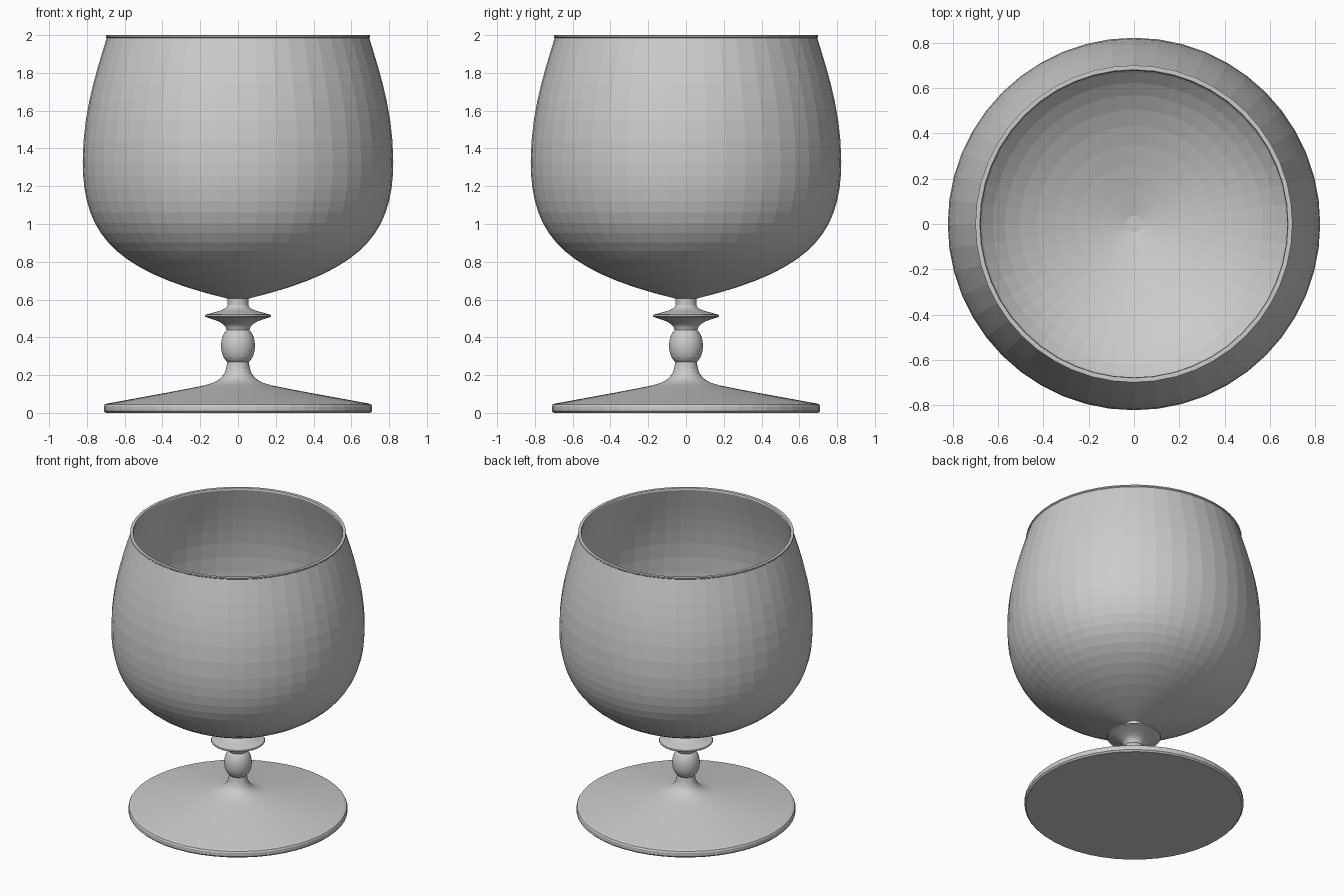
import bpy, bmesh, math
from mathutils import Vector
from mathutils.geometry import interpolate_bezier

SEGMENTS = 48

cube = bpy.data.objects.get("Cube")
if cube:
    bpy.data.objects.remove(cube, do_unlink=True)

grey = bpy.data.materials.new("plain grey")
grey.use_nodes = True
colour = (0.6, 0.6, 0.6, 1)
grey.diffuse_color = colour
grey.node_tree.nodes["Principled BSDF"].inputs["Base Color"].default_value = colour


def curve(start, handle_a, handle_b, end, steps):
    """Points (radius, height) along one bezier arc."""
    pts = interpolate_bezier(*[Vector((r, 0, z)) for r, z in (start, handle_a, handle_b, end)], steps)
    return [(p.x, p.z) for p in pts]


def lathe(name, profile):
    """Spin a profile that starts and ends on the axis into a closed solid."""
    bm = bmesh.new()
    verts = [bm.verts.new((r, 0, z)) for r, z in profile]
    edges = [bm.edges.new(pair) for pair in zip(verts, verts[1:])]
    bmesh.ops.spin(bm, geom=verts + edges, cent=(0, 0, 0), axis=(0, 0, 1),
                   angle=math.tau, steps=SEGMENTS, use_merge=True)
    bmesh.ops.remove_doubles(bm, verts=bm.verts, dist=0.0005)
    bmesh.ops.recalc_face_normals(bm, faces=bm.faces)
    mesh = bpy.data.meshes.new(name)
    bm.to_mesh(mesh)
    bm.free()
    mesh.materials.append(grey)
    obj = bpy.data.objects.new(name, mesh)
    bpy.context.collection.objects.link(obj)
    return obj


# Foot: flat disc with a rounded rim and a shallow cone rising to the stem
foot = [(0, 0), (0.70, 0), (0.71, 0.01), (0.71, 0.035), (0.705, 0.045), (0.69, 0.05)]
foot += curve((0.69, 0.05), (0.5, 0.085), (0.3, 0.12), (0.18, 0.145), 6)
foot += curve((0.18, 0.145), (0.10, 0.165), (0.07, 0.19), (0.06, 0.25), 10)
lathe("foot", foot + [(0, 0.25)])

# Stem: waist, ball knob, flared collar and neck
stem = [(0, 0.25), (0.06, 0.25), (0.057, 0.27)]
stem += curve((0.057, 0.27), (0.1, 0.305), (0.1, 0.40), (0.06, 0.44), 14)
stem += curve((0.06, 0.44), (0.07, 0.475), (0.1, 0.485), (0.172, 0.508), 8)
stem += [(0.176, 0.514), (0.172, 0.52)]
stem += curve((0.172, 0.52), (0.1, 0.54), (0.06, 0.545), (0.055, 0.57), 7)
lathe("stem", stem + [(0.055, 0.612), (0, 0.612)])

# Bowl: thin wall, wide belly narrowing to the rim, hollow inside
belly = curve((0.055, 0.605), (0.66, 0.75), (0.822, 0.95), (0.822, 1.33), 16)
upper = curve((0.822, 1.33), (0.822, 1.6), (0.745, 1.82), (0.695, 1.985), 8)
outer = belly + upper[1:]
inner = [(max(r - 0.018, 0), z + 0.018 * (1 - (z - 0.605) / 1.38)) for r, z in reversed(outer)]
rim = [(0.70, 1.99), (0.70, 1.998), (0.696, 2.0), (0.684, 2.0), (0.68, 1.998)]
lathe("bowl", [(0, 0.605)] + outer + rim + inner + [(0, inner[-1][1])])
